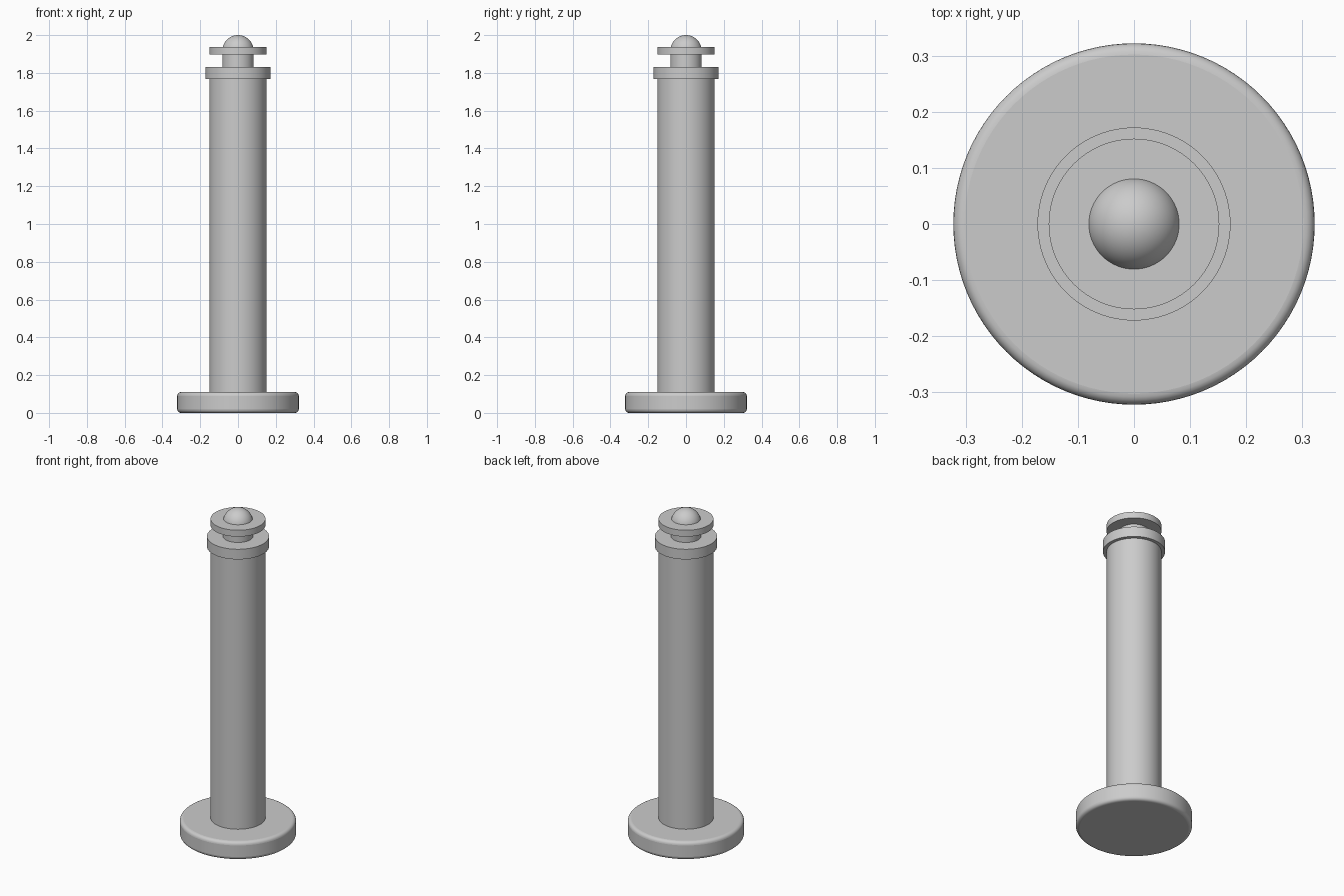
import bpy
import math

cube = bpy.data.objects.get("Cube")
if cube:
    bpy.data.objects.remove(cube, do_unlink=True)

# One grey for the whole post
grey = bpy.data.materials.new("grey")
grey.use_nodes = True
grey.diffuse_color = (0.6, 0.6, 0.6, 1)
grey.node_tree.nodes["Principled BSDF"].inputs["Base Color"].default_value = (0.6, 0.6, 0.6, 1)


def finish(name):
    obj = bpy.context.object
    obj.name = name
    obj.data.materials.append(grey)
    bpy.ops.object.shade_smooth_by_angle(angle=math.radians(35))
    return obj


def disc(name, radius, bottom, top):
    bpy.ops.mesh.primitive_cylinder_add(
        vertices=96, radius=radius, depth=top - bottom,
        location=(0, 0, (top + bottom) / 2))
    return finish(name)


# Round foot with softened rims
base = disc("base", 0.322, 0, 0.11)
bevel = base.modifiers.new("rounded_rim", 'BEVEL')
bevel.width = 0.02
bevel.segments = 5
bevel.limit_method = 'ANGLE'
bevel.angle_limit = math.radians(40)

# Column, collar, neck and cap
disc("shaft", 0.152, 0.11, 1.768)
disc("collar", 0.172, 1.768, 1.83)
disc("neck", 0.083, 1.83, 1.898)
disc("cap", 0.152, 1.898, 1.937)

# Ball seated in the cap
bpy.ops.mesh.primitive_uv_sphere_add(
    segments=64, ring_count=32, radius=0.083, location=(0, 0, 1.917))
finish("ball_finial")
